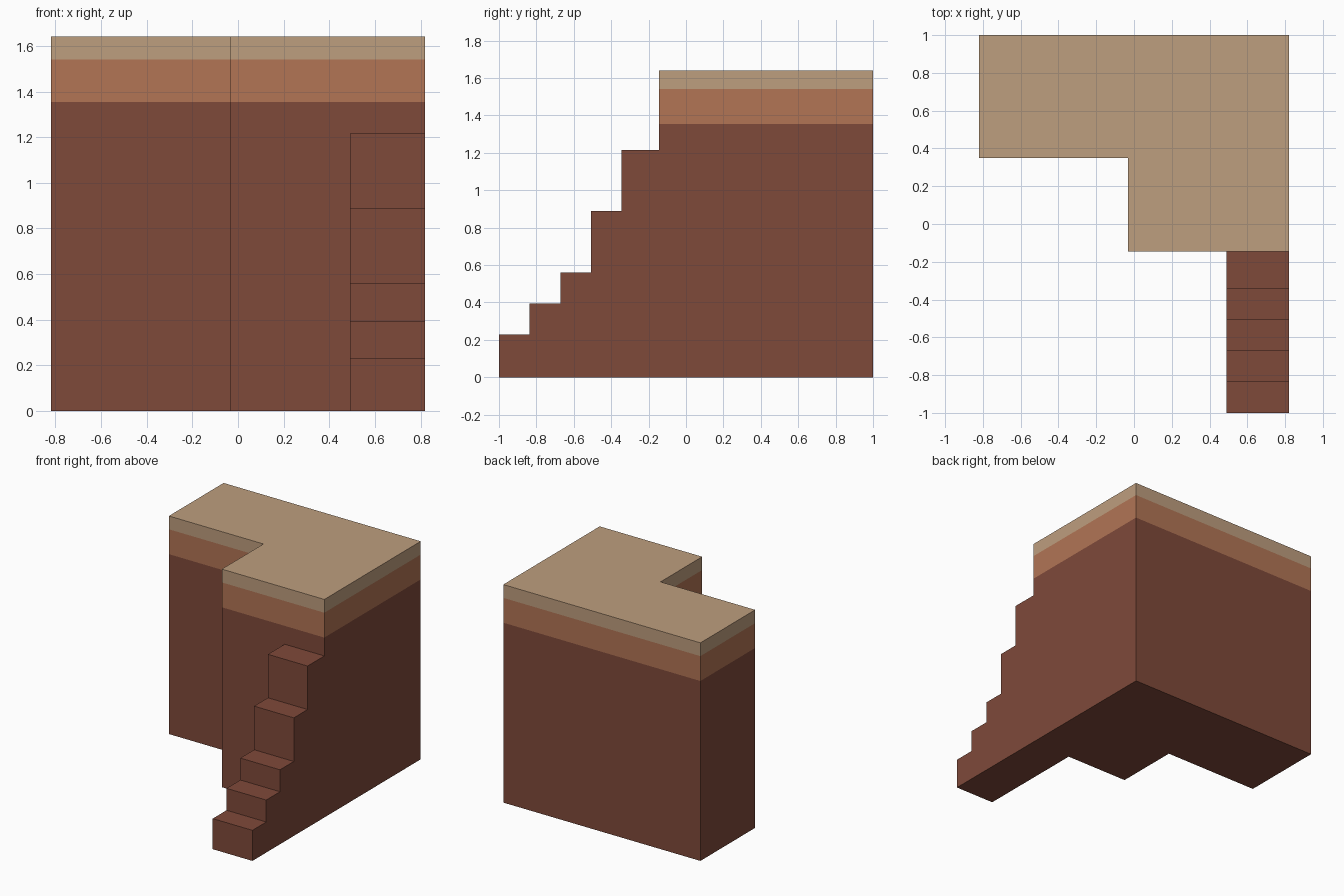
import bpy
import bmesh

cube = bpy.data.objects.get("Cube")
if cube:
    bpy.data.objects.remove(cube, do_unlink=True)


def make_material(name, rgb):
    mat = bpy.data.materials.new(name)
    mat.use_nodes = True
    mat.diffuse_color = (*rgb, 1)
    mat.node_tree.nodes["Principled BSDF"].inputs["Base Color"].default_value = (*rgb, 1)
    return mat


brown = make_material("dark brown", (0.212, 0.067, 0.042))
orange = make_material("clay orange", (0.445, 0.178, 0.091))
tan = make_material("sand tan", (0.515, 0.342, 0.209))


def add_object(name, bm, mats):
    bmesh.ops.recalc_face_normals(bm, faces=bm.faces)
    mesh = bpy.data.meshes.new(name)
    bm.to_mesh(mesh)
    bm.free()
    for mat in mats:
        mesh.materials.append(mat)
    obj = bpy.data.objects.new(name, mesh)
    bpy.context.collection.objects.link(obj)
    return obj


# L-shaped cliff block: one outline raised through three colour bands
X, BACK, STEP_X, LEDGE_Y, FRONT_Y = 0.82, 1.0, -0.033, 0.35, -0.145
outline = [(-X, LEDGE_Y), (STEP_X, LEDGE_Y), (STEP_X, FRONT_Y),
           (X, FRONT_Y), (X, BACK), (-X, BACK)]
levels = [0, 1.353, 1.54, 1.64]

bm = bmesh.new()
rings = [[bm.verts.new((x, y, z)) for x, y in outline] for z in levels]
n = len(outline)
for band, (low, high) in enumerate(zip(rings, rings[1:])):
    for i in range(n):
        j = (i + 1) % n
        bm.faces.new((low[i], low[j], high[j], high[i])).material_index = band
bm.faces.new(rings[0]).material_index = 0
bm.faces.new(rings[-1]).material_index = 2
add_object("cliff_block", bm, [brown, orange, tan])

# Staircase: stepped side profile swept across its width, open against the block
steps = [(-1.0, 0.23), (-0.836, 0.395), (-0.672, 0.56), (-0.508, 0.888), (-0.344, 1.215)]
profile = [(FRONT_Y, 0), (-1.0, 0)]
for k, (y, z) in enumerate(steps):
    y_end = steps[k + 1][0] if k + 1 < len(steps) else FRONT_Y
    profile += [(y, z), (y_end, z)]

bm = bmesh.new()
inner = [bm.verts.new((0.49, y, z)) for y, z in profile]
outer = [bm.verts.new((X, y, z)) for y, z in profile]
bm.faces.new(inner)
bm.faces.new(outer)
for i in range(len(profile) - 1):
    bm.faces.new((inner[i], inner[i + 1], outer[i + 1], outer[i]))
add_object("staircase", bm, [brown])
